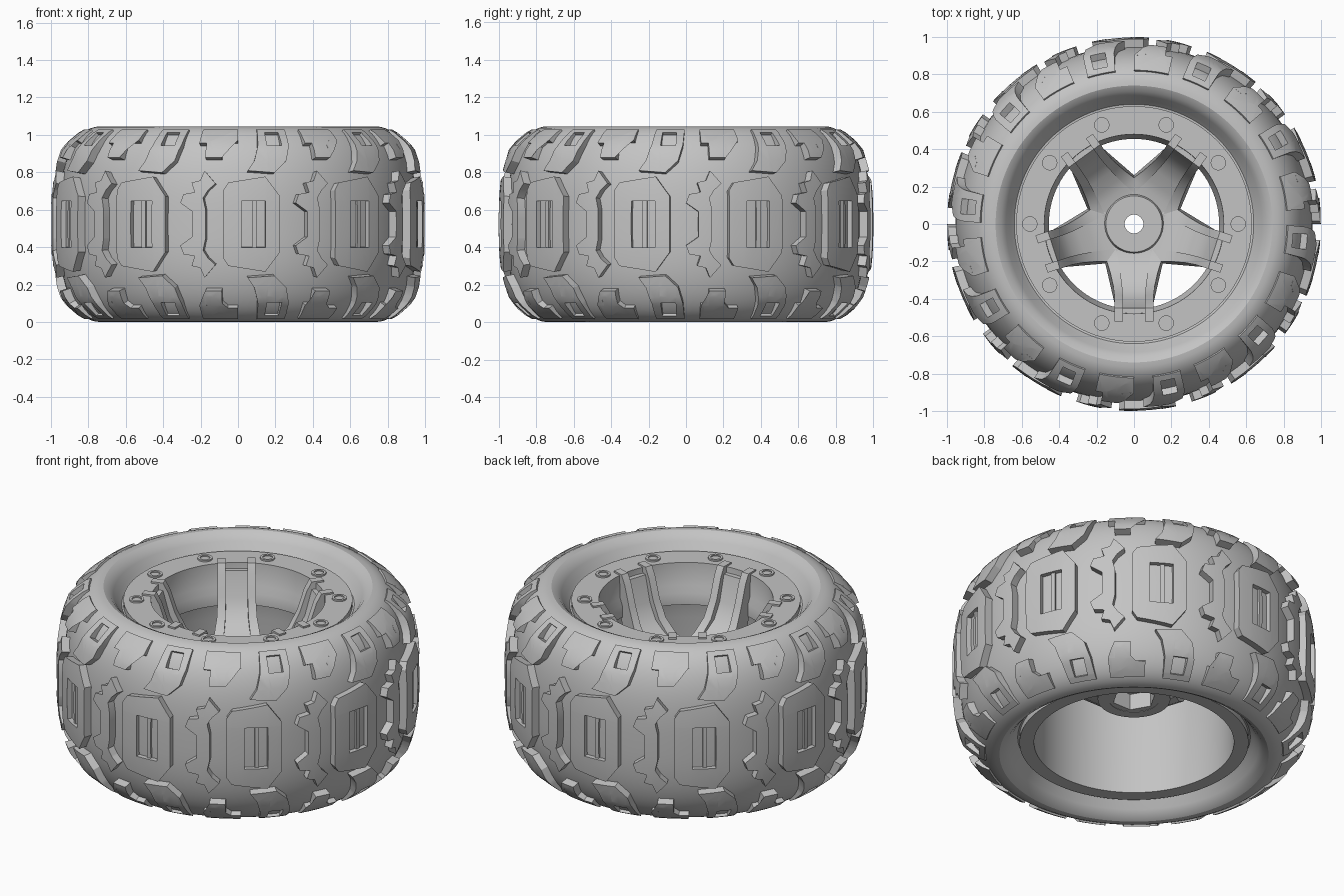
import bpy, bmesh, math
from mathutils import Matrix, Vector

cube = bpy.data.objects.get("Cube")
if cube:
    bpy.data.objects.remove(cube, do_unlink=True)

MID = 0.5225          # half of the wheel's width
UP = Vector((0, 0, 1))

grey = bpy.data.materials.new("plain grey")
grey.use_nodes = True
grey.diffuse_color = (0.55, 0.55, 0.55, 1)
grey.node_tree.nodes["Principled BSDF"].inputs["Base Color"].default_value = (0.55, 0.55, 0.55, 1)


def finish(name, bm, angle=30):
    bmesh.ops.recalc_face_normals(bm, faces=bm.faces[:])
    mesh = bpy.data.meshes.new(name)
    bm.to_mesh(mesh)
    bm.free()
    mesh.materials.append(grey)
    ob = bpy.data.objects.new(name, mesh)
    bpy.context.collection.objects.link(ob)
    bpy.ops.object.select_all(action='DESELECT')
    ob.select_set(True)
    bpy.context.view_layer.objects.active = ob
    bpy.ops.object.shade_smooth_by_angle(angle=math.radians(angle))
    return ob


def repeat(bm, count):
    """Copy everything around the wheel axis."""
    geom = bm.verts[:] + bm.edges[:] + bm.faces[:]
    bmesh.ops.spin(bm, geom=geom, cent=(0, 0, 0), axis=UP, steps=count - 1,
                   angle=math.tau * (count - 1) / count, use_duplicate=True)


def lathe(name, profile, steps=96, offset=0, count=1):
    """Revolve a closed (radius, height) outline."""
    bm = bmesh.new()
    vs = [bm.verts.new((r, 0, z)) for r, z in profile]
    es = [bm.edges.new((vs[i - 1], vs[i])) for i in range(len(vs))]
    bmesh.ops.spin(bm, geom=vs + es, cent=(0, 0, 0), axis=UP, steps=steps, angle=math.tau)
    bmesh.ops.remove_doubles(bm, verts=bm.verts[:], dist=1e-4)
    if count > 1:
        bmesh.ops.translate(bm, verts=bm.verts[:], vec=(offset, 0, 0))
        repeat(bm, count)
    return finish(name, bm)


# Tyre carcass
def carcass(z):
    d = min(abs(z - MID) / MID, 1)
    return 0.74 + 0.215 * math.sqrt(1 - d ** 2.8)


def flip(points):
    return [(a, 2 * MID - z) for a, z in reversed(points)]


side = [(0.60, 0.93), (0.64, 0.935), (0.66, 0.96), (0.685, 1.0), (0.71, 1.03)]
crown = [MID + MID * math.cos(math.pi * i / 32) for i in range(33)]
lathe("tyre", side + [(carcass(z), z) for z in crown] + flip(side), 120)


# Tread blocks: outlines in (degrees, height) wrapped onto the carcass
def tread(name, outline, hole=None, height=0.045):
    bm = bmesh.new()
    bm.faces.new([bm.verts.new((a, z, 0)) for a, z in outline])
    bmesh.ops.triangulate(bm, faces=bm.faces[:])
    cuts = [(0, a) for a in range(-18, 19, 3)] + [(1, k * 0.05) for k in range(21)]
    if hole:
        cuts += [(0, hole[0]), (0, hole[1]), (1, hole[2]), (1, hole[3])]
    for axis, value in cuts:
        co, no = Vector((0, 0, 0)), Vector((0, 0, 0))
        co[axis], no[axis] = value, 1
        bmesh.ops.bisect_plane(bm, geom=bm.verts[:] + bm.edges[:] + bm.faces[:],
                               dist=1e-5, plane_co=co, plane_no=no)
    if hole:
        inside = []
        for f in bm.faces:
            c = f.calc_center_median()
            if hole[0] < c.x < hole[1] and hole[2] < c.y < hole[3]:
                inside.append(f)
        bmesh.ops.delete(bm, geom=inside, context='FACES')
    top = bmesh.ops.extrude_face_region(bm, geom=bm.faces[:], use_keep_orig=True)["geom"]
    for v in top:
        if isinstance(v, bmesh.types.BMVert):
            v.co.z = 1
    for v in bm.verts:
        a, z, level = math.radians(v.co.x), v.co.y, v.co.z
        slope = (carcass(z + 0.002) - carcass(z - 0.002)) / 0.004
        n = Vector((1, -slope)).normalized()
        fade = max(0, min(1, (abs(z - MID) - 0.38) / 0.12))
        h = height * (1 - 0.78 * fade) if level > 0.5 else -0.008
        r, z = carcass(z) + n.x * h, z + n.y * h
        v.co = (r * math.sin(a), -r * math.cos(a), z)
    repeat(bm, 10)
    return finish(name, bm, 25)


# Centre row: framed hexagons with a shallow floor
half_hex = [(-4.6, 0.70), (-3, 0.74), (8.5, 0.77), (13, 0.67)]
window = (1, 8.5, 0.40, 0.645)
tread("centre_blocks", half_hex + flip(half_hex), window)
tread("centre_block_floors", [(1, 0.40), (8.5, 0.40), (8.5, 0.645), (1, 0.645)], None, 0.018)
tread("centre_block_bars", [(4.4, 0.40), (5.8, 0.40), (5.8, 0.645), (4.4, 0.645)], None, 0.03)

# Zigzag blocks between the hexagons
half_zigzag = [(-14.2, 0.59), (-18, 0.635), (-17, 0.68), (-13.5, 0.69), (-14.5, 0.74),
               (-11.8, 0.75), (-10.5, 0.80), (-7, 0.735), (-9.3, 0.70), (-10.8, 0.66),
               (-10, 0.60)]
tread("zigzag_blocks", half_zigzag + flip(half_zigzag))

# Shoulder rows on both edges
pocket = [(7, 1.02), (6.6, 0.93), (5.2, 0.85), (3, 0.80), (11.5, 0.79),
          (15.5, 0.85), (17, 0.93), (17.5, 1.02)]
hook = [(-13, 1.02), (-13, 0.94), (-10.5, 0.94), (-10.5, 0.865), (-5.2, 0.865),
        (-5.2, 0.93), (-3.4, 0.955), (0, 0.955), (0, 1.02)]
square = (9.6, 14.6, 0.925, 1.0)
tread("upper_pocket_blocks", pocket, square)
tread("lower_pocket_blocks", flip(pocket), square[:2] + (2 * MID - 1.0, 2 * MID - 0.925))
tread("upper_hook_blocks", hook)
tread("lower_hook_blocks", flip(hook))

# Rim barrel with the outer ring
lathe("rim", [(0.63, 0.965), (0.48, 0.965), (0.475, 0.83), (0.455, 0.79), (0.455, 0.72),
              (0.53, 0.70), (0.55, 0.60), (0.55, 0.075), (0.63, 0.075), (0.63, 0.12),
              (0.59, 0.13), (0.59, 0.91), (0.63, 0.92)])
lathe("rim_bolts", [(0, 0.95), (0, 0.967), (0.027, 0.967), (0.027, 0.974),
                    (0.041, 0.974), (0.041, 0.95)], 20, 0.557, 10)

# Hub with a hexagonal socket underneath
lathe("hub", [(0.05, 0.60), (0.15, 0.60), (0.19, 0.50), (0.20, 0.40), (0.20, 0.35),
              (0.14, 0.35), (0.14, 0.45), (0.05, 0.45)], 48)
lathe("hub_hex_socket", [(0.12, 0.352), (0.165, 0.352), (0.165, 0.449), (0.12, 0.449)], 6)


# Spokes: two raised side walls and a sunken web, flaring toward the hub
def spoke_part(name, outline, left, right):
    bm = bmesh.new()
    f = bm.faces.new([bm.verts.new((left, -r, z)) for r, z in outline])
    new = bmesh.ops.extrude_face_region(bm, geom=[f], use_keep_orig=True)["geom"]
    for v in new:
        if isinstance(v, bmesh.types.BMVert):
            v.co.x = right
    for v in bm.verts:
        v.co.x *= 1 + 0.4 * max(0, (0.38 + v.co.y) / 0.186) ** 1.5
    repeat(bm, 5)
    return finish(name, bm, 35)


under = [(0.12, 0.46), (0.20, 0.42), (0.28, 0.435), (0.34, 0.47), (0.42, 0.60)]
wall = [(0.52, 0.94), (0.52, 0.975), (0.45, 0.975), (0.42, 0.92), (0.38, 0.80), (0.33, 0.70),
        (0.26, 0.63), (0.19, 0.59), (0.12, 0.58)] + under + [(0.465, 0.75), (0.48, 0.94)]
web = [(0.49, 0.93), (0.45, 0.93), (0.41, 0.78), (0.36, 0.69), (0.30, 0.645), (0.24, 0.612),
       (0.19, 0.588), (0.12, 0.578)] + under + [(0.465, 0.75)]
spoke_part("spoke_left_walls", wall, 0.06, 0.105)
spoke_part("spoke_right_walls", wall, -0.105, -0.06)
spoke_part("spoke_webs", web, -0.061, 0.061)
